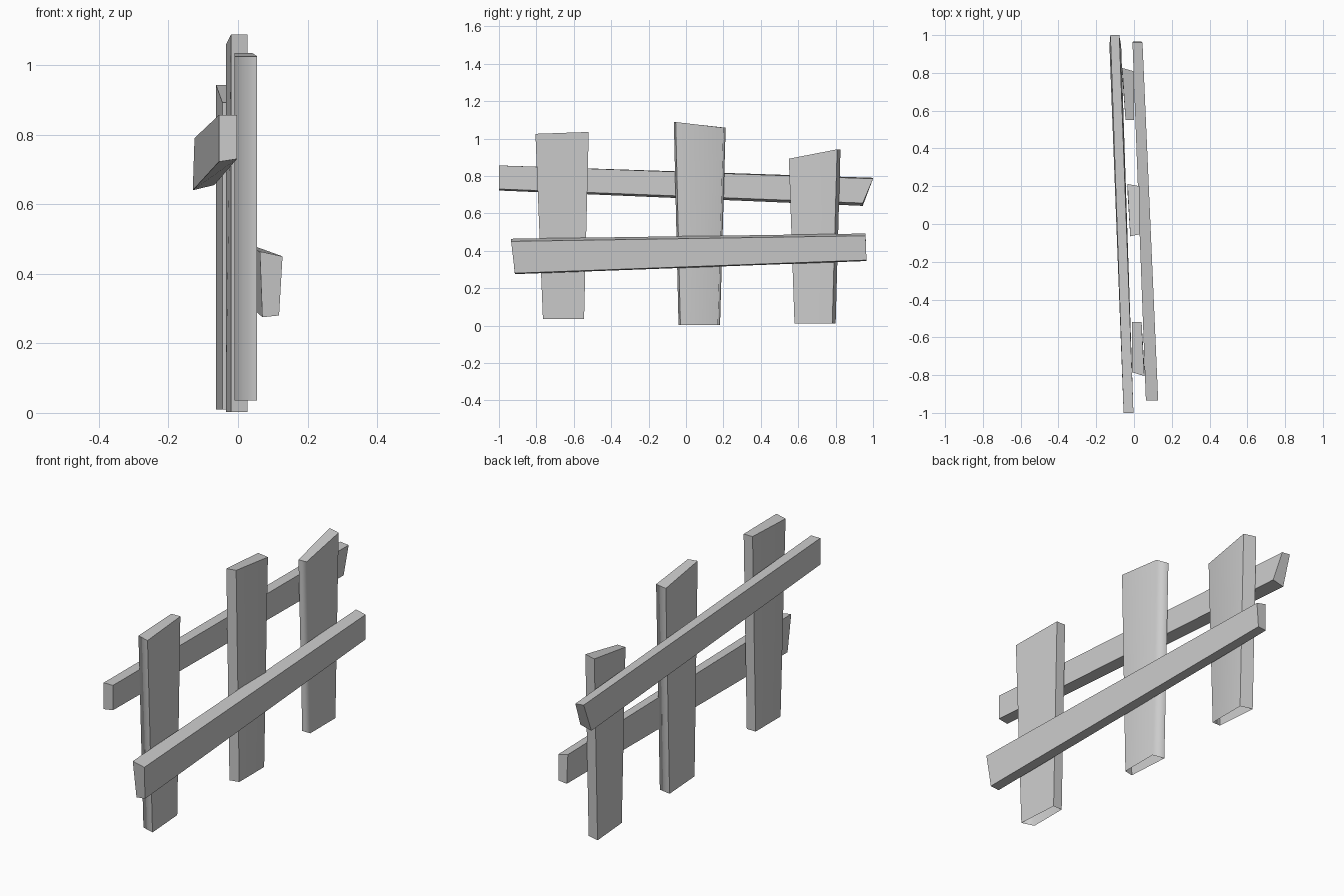
import bpy

default_cube = bpy.data.objects.get("Cube")
if default_cube:
    bpy.data.objects.remove(default_cube, do_unlink=True)

GREY = 0.6
wood = bpy.data.materials.new("weathered grey")
wood.use_nodes = True
wood.diffuse_color = (GREY, GREY, GREY, 1)
wood.node_tree.nodes["Principled BSDF"].inputs["Base Color"].default_value = (GREY, GREY, GREY, 1)


def loft(name, start, end, closed_start=True, soft_corner=None):
    """Join two four-cornered ends into a plank, softening one long edge if asked."""
    faces = [(i, (i + 1) % 4, (i + 1) % 4 + 4, i + 4) for i in range(4)]
    faces.append((7, 6, 5, 4)[::-1])
    if closed_start:
        faces.append((3, 2, 1, 0))
    mesh = bpy.data.meshes.new(name)
    mesh.from_pydata(start + end, [], faces)
    mesh.materials.append(wood)
    plank = bpy.data.objects.new(name, mesh)
    bpy.context.collection.objects.link(plank)
    if soft_corner is not None:
        for face in mesh.polygons:
            face.use_smooth = True
        for edge in mesh.edges:
            edge.use_edge_sharp = set(edge.vertices) != {soft_corner, soft_corner + 4}
        weighted = plank.modifiers.new("soft edge", "WEIGHTED_NORMAL")
        weighted.keep_sharp = True
    return plank


def post(name, front_x, back_x, foot_y, top_y, foot_z, top_z, flare, soft_corner):
    """Upright board: outer face on +x, inner face on -x, open underneath.
    front_x and back_x give (inner, outer) at the -y and +y sides;
    flare moves the inner face's two edges along y."""
    def ring(y, z):
        return [
            (front_x[0], y[0] + flare[0], z[0]),
            (front_x[1], y[0], z[0]),
            (back_x[1], y[1], z[1]),
            (back_x[0], y[1] + flare[1], z[1]),
        ]
    return loft(name, ring(foot_y, (foot_z, foot_z)), ring(top_y, top_z),
                closed_start=False, soft_corner=soft_corner)


def rail_end(y_low, y_high, low_x, high_x, low_z, high_z):
    """Corners of a rail end; each pair runs from -x to +x."""
    return [
        (low_x[0], y_low, low_z[0]),
        (high_x[0], y_high, high_z[0]),
        (high_x[1], y_high, high_z[1]),
        (low_x[1], y_low, low_z[1]),
    ]


# Three tapered uprights
post("front_post", (-0.01, 0.055), (-0.01, 0.04), (-0.765, -0.545), (-0.805, -0.52),
     0.035, (1.025, 1.035), (0.02, 0), 0)
post("middle_post", (-0.02, 0.028), (-0.035, 0.028), (-0.03, 0.17), (-0.055, 0.2),
     0.003, (1.088, 1.058), (-0.01, 0.012), 2)
post("back_post", (-0.045, 0), (-0.063, 0), (0.58, 0.782), (0.55, 0.808),
     0.01, (0.892, 0.942), (0, 0.018), 1)

# Two crooked rails, one on each side of the posts
loft("upper_rail",
     rail_end(-1, -1, (-0.055, -0.003), (-0.055, -0.003), (0.722, 0.73), (0.856, 0.856)),
     rail_end(0.945, 1, (-0.13, -0.068), (-0.125, -0.078), (0.64, 0.655), (0.79, 0.785)))
loft("lower_rail",
     rail_end(-0.915, -0.935, (0.07, 0.118), (0.063, 0.128), (0.275, 0.28), (0.464, 0.45)),
     rail_end(0.965, 0.96, (-0.005, 0.04), (-0.008, 0.045), (0.345, 0.35), (0.492, 0.48)))
